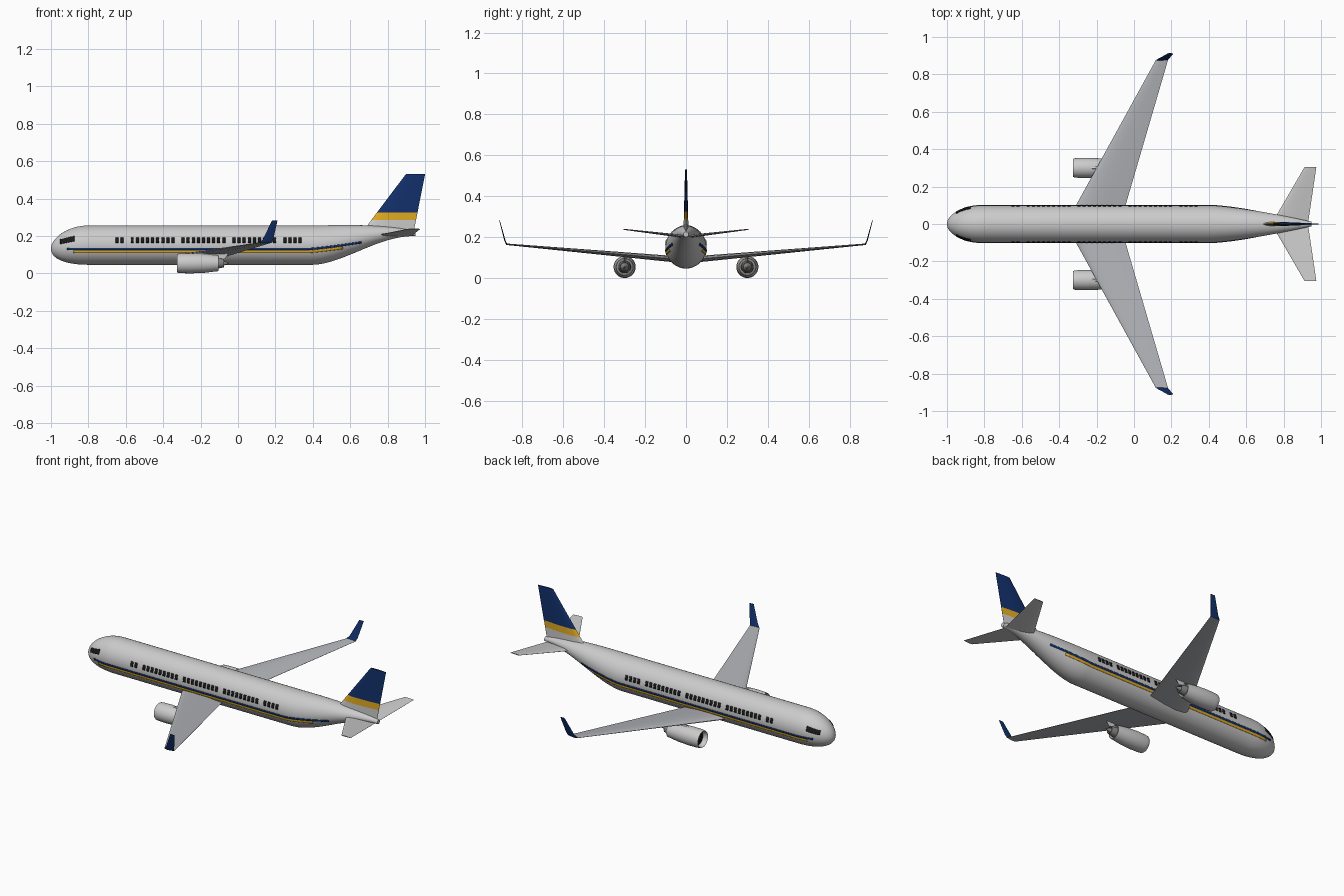
import bpy, bmesh, math
from mathutils import Vector

if "Cube" in bpy.data.objects:
    bpy.data.objects.remove(bpy.data.objects["Cube"])


def material(name, rgb):
    m = bpy.data.materials.new(name)
    m.diffuse_color = (*rgb, 1)
    m.use_nodes = True
    m.node_tree.nodes["Principled BSDF"].inputs["Base Color"].default_value = m.diffuse_color
    return m


WHITE = material("white", (0.85, 0.85, 0.86))
WING = material("wing_grey", (0.45, 0.46, 0.49))
NAVY = material("navy", (0.006, 0.03, 0.15))
GOLD = material("gold", (0.75, 0.4, 0.015))
BLACK = material("black", (0.01, 0.01, 0.012))
METAL = material("metal", (0.25, 0.24, 0.23))


def finish(bm, name, mat, angle=35):
    bmesh.ops.recalc_face_normals(bm, faces=bm.faces)
    me = bpy.data.meshes.new(name)
    bm.to_mesh(me)
    bm.free()
    ob = bpy.data.objects.new(name, me)
    bpy.context.collection.objects.link(ob)
    me.materials.append(mat)
    bpy.ops.object.select_all(action='DESELECT')
    ob.select_set(True)
    bpy.context.view_layer.objects.active = ob
    bpy.ops.object.shade_smooth_by_angle(angle=math.radians(angle))
    return ob


def loft(name, rings, mat, caps=True, angle=35):
    bm = bmesh.new()
    rows = [[bm.verts.new(p) for p in ring] for ring in rings]
    n = len(rows[0])
    for a, b in zip(rows, rows[1:]):
        for i in range(n):
            bm.faces.new((a[i], a[(i + 1) % n], b[(i + 1) % n], b[i]))
    if caps:
        bm.faces.new(rows[0])
        bm.faces.new(rows[-1])
    return finish(bm, name, mat, angle)


def section(x):
    """Centre height, half width and half height of the fuselage at x."""
    if x < -0.8:
        t = (-0.8 - x) / 0.2
        k = max(math.sqrt(max(1 - t * t, 0)), 0.01)
        return 0.151 - 0.02 * t * t, 0.1 * k, 0.105 * k
    if x > 0.4:
        t = min((x - 0.4) / 0.55, 1)
        bottom = 0.046 + 0.154 * math.sin(t * math.pi / 2) ** 1.7
        top = 0.256 + 0.003 * math.sin(t * math.pi) - 0.03 * t ** 4
        return (top + bottom) / 2, 0.1 * (1 - 0.88 * t ** 1.4), (top - bottom) / 2
    return 0.151, 0.1, 0.105


def lathe_ring(x, cy, cz, ry, rz, n=48):
    return [(x, cy + ry * math.cos(2 * math.pi * i / n), cz + rz * math.sin(2 * math.pi * i / n))
            for i in range(n)]


# Fuselage
xs = [-0.8 - 0.2 * math.cos(i * math.pi / 32) for i in range(17)]
xs += [-0.4, 0.0] + [0.4 + 0.55 * i / 20 for i in range(21)]
rings = []
for x in xs:
    zc, ry, rz = section(x)
    rings.append(lathe_ring(x, 0, zc, ry, rz))
loft("fuselage", rings, WHITE)


def skin_patch(bm, side, x0, x1, low, high, nx, nz=3, lift=0.0025):
    """Thin panel hugging the fuselage; low and high give z at x."""
    grid = []
    for i in range(nx + 1):
        x = x0 + (x1 - x0) * i / nx
        zc, ry, rz = section(x)
        row = []
        for j in range(nz + 1):
            z = low(x) + (high(x) - low(x)) * j / nz
            k = math.sqrt(max(1 - ((z - zc) / (rz + lift)) ** 2, 0))
            row.append(bm.verts.new((x, side * (ry + lift) * k, z)))
        grid.append(row)
    for a, b in zip(grid, grid[1:]):
        for j in range(nz):
            f = (a[j], b[j], b[j + 1], a[j + 1])
            bm.faces.new(f if side < 0 else f[::-1])


def finish_patch(bm, name, mat):
    me_ob = finish(bm, name, mat)
    # Panels are given a slight depth so they read from both sides
    s = me_ob.modifiers.new("depth", 'SOLIDIFY')
    s.thickness = 0.002
    s.offset = 0


def rise(x):
    return 0.035 * max((x - 0.38) / 0.28, 0) ** 1.2


# Stripes, cabin windows and cockpit windows on both sides
for side, label in ((-1, "right"), (1, "left")):
    for name, mat, x0, x1, z0, z1 in (("blue_stripe", NAVY, -0.915, 0.66, 0.125, 0.136),
                                      ("gold_stripe", GOLD, -0.88, 0.56, 0.109, 0.122)):
        bm = bmesh.new()
        skin_patch(bm, side, x0, x1, lambda x: z0 + rise(x), lambda x: z1 + rise(x), 80, 2)
        finish_patch(bm, f"{name}_{label}", mat)
    bm = bmesh.new()
    for i in range(37):
        if i % 10 != 2:
            x = -0.647 + 0.0272 * i
            skin_patch(bm, side, x - 0.008, x + 0.008, lambda x: 0.163, lambda x: 0.191, 1)
    finish_patch(bm, f"cabin_windows_{label}", BLACK)
    bm = bmesh.new()
    skin_patch(bm, side, -0.95, -0.875, lambda x: 0.157 + 0.2 * (x + 0.95),
               lambda x: 0.182 + 0.24 * (x + 0.95), 8, 5)
    finish_patch(bm, f"cockpit_window_{label}", BLACK)

# Wing section: chord fraction, half-thickness fraction
FOIL = [(0, 0), (0.03, 0.45), (0.12, 0.8), (0.3, 1), (0.6, 0.75), (1, 0.06)]
FOIL += [(c, -t) for c, t in FOIL[:0:-1]]


def foil(x0, x1, y, z, thick, up):
    up = Vector(up).normalized()
    return [Vector((x0 + (x1 - x0) * c, y, z)) + up * (t * thick / 2) for c, t in FOIL]


# Tail fin in three colour bands
def fin(z):
    x0 = 0.69 + 0.753 * (z - 0.255)
    x1 = 0.94 + 0.197 * (z - 0.225)
    return foil(x0, x1, 0, z, 0.026 - 0.05 * (z - 0.2), (0, 1, 0))


for name, z0, z1, mat in (("fin_base", 0.215, 0.285, WHITE), ("fin_gold_band", 0.285, 0.325, GOLD),
                          ("fin_top", 0.325, 0.53, NAVY)):
    loft(name, [fin(z0), fin(z1)], mat)

for s, label in ((-1, "right"), (1, "left")):
    # Wing and upturned tip
    tip = foil(0.117, 0.182, s * 0.877, 0.165, 0.008, (0, -s * 0.6, 1))
    loft(f"wing_{label}", [foil(-0.348, -0.065, s * 0.03, 0.09, 0.032, (0, 0, 1)),
                           foil(-0.31, -0.045, s * 0.1, 0.096, 0.03, (0, 0, 1)), tip], WING)
    loft(f"winglet_{label}", [tip, foil(0.135, 0.189, s * 0.886, 0.185, 0.006, (0, -s, 0.3)),
                              foil(0.181, 0.211, s * 0.912, 0.282, 0.003, (0, -s, 0.3))], NAVY)
    # Tailplane
    loft(f"tailplane_{label}", [foil(0.735, 0.93, 0, 0.202, 0.016, (0, 0, 1)),
                                foil(0.912, 0.975, s * 0.305, 0.238, 0.005, (0, 0, 1))], WHITE)

    # Engine: nacelle shell, fan, core nozzle, exhaust cone
    def lathe(name, profile, mat, caps=False):
        loft(f"{name}_{label}", [lathe_ring(x, s * 0.3, 0.054, r, r, 40) for x, r in profile],
             mat, caps)

    lathe("nacelle", [(-0.26, 0.041), (-0.305, 0.043), (-0.32, 0.046), (-0.325, 0.0485),
                      (-0.32, 0.051), (-0.3, 0.053), (-0.25, 0.054), (-0.18, 0.051),
                      (-0.105, 0.042), (-0.105, 0.039), (-0.17, 0.04)], WHITE)
    lathe("fan", [(-0.312, 0.001), (-0.305, 0.008), (-0.295, 0.013), (-0.295, 0.0425),
                  (-0.28, 0.0415)], BLACK, True)
    lathe("bypass_wall", [(-0.16, 0.0395), (-0.155, 0.0395), (-0.15, 0.025)], METAL, True)
    lathe("core_nozzle", [(-0.16, 0.031), (-0.11, 0.029), (-0.075, 0.022), (-0.075, 0.02),
                          (-0.1, 0.021)], METAL)
    lathe("exhaust_cone", [(-0.1, 0.0215), (-0.095, 0.016), (-0.07, 0.01), (-0.047, 0.001)],
          METAL, True)
    # Pylon
    loft(f"pylon_{label}", [foil(-0.26, -0.07, s * 0.3, 0.078, 0.014, (0, 1, 0)),
                            foil(-0.24, -0.05, s * 0.3, 0.107, 0.014, (0, 1, 0)),
                            foil(-0.17, -0.03, s * 0.3, 0.116, 0.012, (0, 1, 0))], WHITE)
